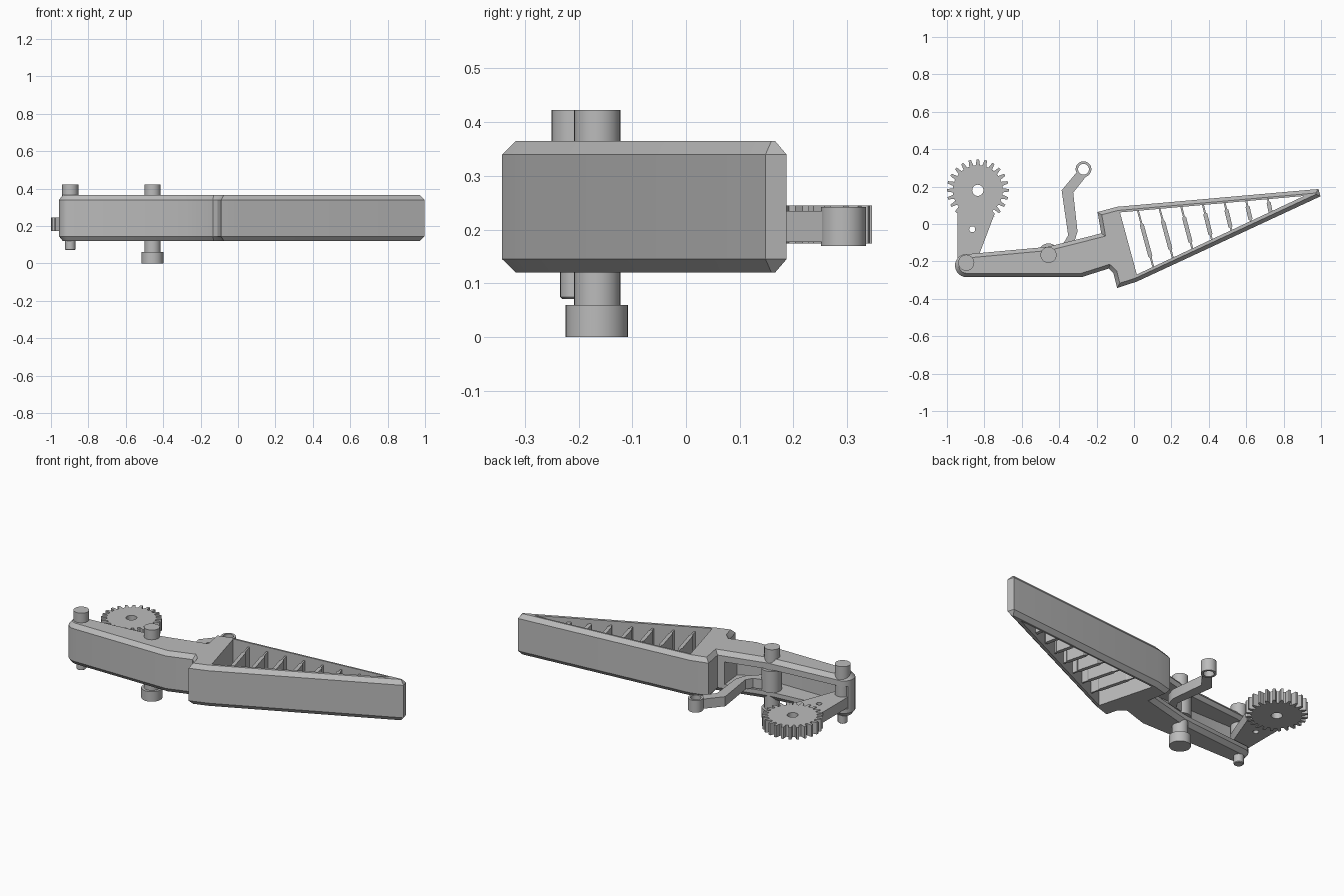
import bpy, bmesh, math
from mathutils import Vector

cube = bpy.data.objects.get("Cube")
if cube:
    bpy.data.objects.remove(cube, do_unlink=True)

grey = bpy.data.materials.new("light grey")
grey.use_nodes = True
grey.diffuse_color = (0.5, 0.5, 0.5, 1)
grey.node_tree.nodes["Principled BSDF"].inputs["Base Color"].default_value = (0.5, 0.5, 0.5, 1)


def inset(points, d):
    """Mitred inward offset of a counter-clockwise outline."""
    pts = [Vector(p) for p in points]
    out = []
    for i, p in enumerate(pts):
        a = (p - pts[i - 1]).normalized()
        b = (pts[(i + 1) % len(pts)] - p).normalized()
        na, nb = Vector((-a.y, a.x)), Vector((-b.y, b.x))
        out.append(p + (na + nb) * d / (1 + na.dot(nb)))
    return out


def prism(name, points, z0, z1, chamfer=0.0, rise=0.0):
    """Extruded outline with optional chamfered top and bottom rims."""
    levels = [(z0, points), (z1, points)]
    if chamfer:
        small = inset(points, chamfer)
        levels = [(z0, small), (z0 + rise, points), (z1 - rise, points), (z1, small)]
    bm = bmesh.new()
    rings = [[bm.verts.new((p[0], p[1], z)) for p in ring] for z, ring in levels]
    bm.faces.new(rings[0][::-1])
    bm.faces.new(rings[-1])
    n = len(points)
    for low, high in zip(rings, rings[1:]):
        for i in range(n):
            j = (i + 1) % n
            bm.faces.new((low[i], low[j], high[j], high[i]))
    bmesh.ops.recalc_face_normals(bm, faces=bm.faces)
    mesh = bpy.data.meshes.new(name)
    bm.to_mesh(mesh)
    bm.free()
    mesh.materials.append(grey)
    ob = bpy.data.objects.new(name, mesh)
    bpy.context.collection.objects.link(ob)
    return ob


def arc(c, r, start=0, end=360, n=32):
    full = end - start == 360
    steps = n if full else n - 1
    angles = [math.radians(start + (end - start) * i / steps) for i in range(n)]
    return [(c[0] + r * math.cos(a), c[1] + r * math.sin(a)) for a in angles]


def select(ob):
    bpy.ops.object.select_all(action='DESELECT')
    ob.select_set(True)
    bpy.context.view_layer.objects.active = ob


def cut(ob, points, z0=-1, z1=1):
    cutter = prism("cutter", points, z0, z1)
    cutter.hide_render = True
    mod = ob.modifiers.new("cut", 'BOOLEAN')
    mod.operation = 'DIFFERENCE'
    mod.solver = 'EXACT'
    mod.object = cutter
    select(ob)
    bpy.ops.object.modifier_apply(modifier=mod.name)
    bpy.data.objects.remove(cutter, do_unlink=True)


def smooth(ob):
    select(ob)
    bpy.ops.object.shade_smooth_by_angle(angle=math.radians(30))


# Arm and finger frame in one outline
outline = arc((-0.895, -0.222), 0.062, 110, 270, 12) + [
    (-0.28, -0.284), (-0.135, -0.238), (-0.11, -0.262), (-0.09, -0.342),
    (0.015, -0.308), (0.997, 0.148), (0.986, 0.187), (-0.09, 0.092),
    (-0.195, 0.064), (-0.175, -0.05), (-0.46, -0.122)]
body = prism("arm_and_finger_frame", outline, 0.12, 0.365, 0.02, 0.025)
cut(body, [(-0.075, 0.062), (0.015, -0.27), (0.91, 0.15)])
cut(body, [(-0.925, -0.245), (-0.28, -0.245), (-0.2, -0.2), (-0.22, 0.0),
           (-1.05, 0.0), (-1.05, -0.17), (-0.925, -0.19)], 0.17, 0.305)
smooth(body)

# Finger ribs, thicker in the middle
for i in range(7):
    t = i / 6
    top = Vector((0.02 + 0.695 * t, 0.075 + 0.063 * t))
    low = Vector((0.11 + 0.625 * t, -0.255 + 0.295 * t))
    along = low - top
    side = Vector((-along.y, along.x)).normalized()
    widths = [(0, 0.005), (0.22, 0.005), (0.25, 0.011), (0.75, 0.011), (0.78, 0.005), (1, 0.005)]
    right = [top + along * f + side * w for f, w in widths]
    left = [top + along * f - side * w for f, w in widths]
    prism("finger_rib_%d" % (i + 1), left + right[::-1], 0.145, 0.34)

# Gear
centre = (-0.835, 0.18)
teeth, profile = 24, []
for i in range(teeth):
    for f, r in ((-0.32, 0.134), (-0.15, 0.166), (0.15, 0.166), (0.32, 0.134)):
        a = 2 * math.pi * (i + f) / teeth
        profile.append((centre[0] + r * math.cos(a), centre[1] + r * math.sin(a)))
gear = prism("gear", profile, 0.174, 0.245)
cut(gear, arc(centre, 0.03))
smooth(gear)

# Crank plate from gear to rear pin
crank = prism("gear_crank", arc((-0.895, -0.2), 0.05, 180, 330, 12) +
              [(-0.815, -0.13), (-0.745, 0.055), (-0.8, 0.12), (-0.9, 0.12), (-0.945, 0.08)],
              0.178, 0.241)
cut(crank, arc((-0.865, -0.028), 0.016, n=20))
smooth(crank)

# Bent coupler link with ring end
link = prism("coupler_link", [(-0.46, -0.19), (-0.41, -0.19), (-0.32, -0.1), (-0.302, -0.04),
                              (-0.325, 0.168), (-0.25, 0.262), (-0.295, 0.29), (-0.387, 0.18),
                              (-0.352, -0.06), (-0.375, -0.1), (-0.46, -0.125)],
             0.177, 0.235)
ring = prism("coupler_ring", arc((-0.27, 0.293), 0.042), 0.17, 0.242)
for ob in (link, ring):
    cut(ob, arc((-0.27, 0.293), 0.029))
    smooth(ob)
smooth(prism("coupler_boss", arc((-0.457, -0.16), 0.056), 0.172, 0.3))

# Hinge pins
for name, c, r, z0, z1 in (
        ("middle_pin", (-0.457, -0.165), 0.043, 0.05, 0.423),
        ("middle_pin_head", (-0.457, -0.166), 0.058, 0.0, 0.06),
        ("rear_pin", (-0.897, -0.207), 0.043, 0.2, 0.423)):
    smooth(prism(name, arc(c, r), z0, z1))
smooth(prism("rear_pin_tip", arc((-0.897, -0.207), 0.027), 0.071, 0.2, 0.004, 0.004))
